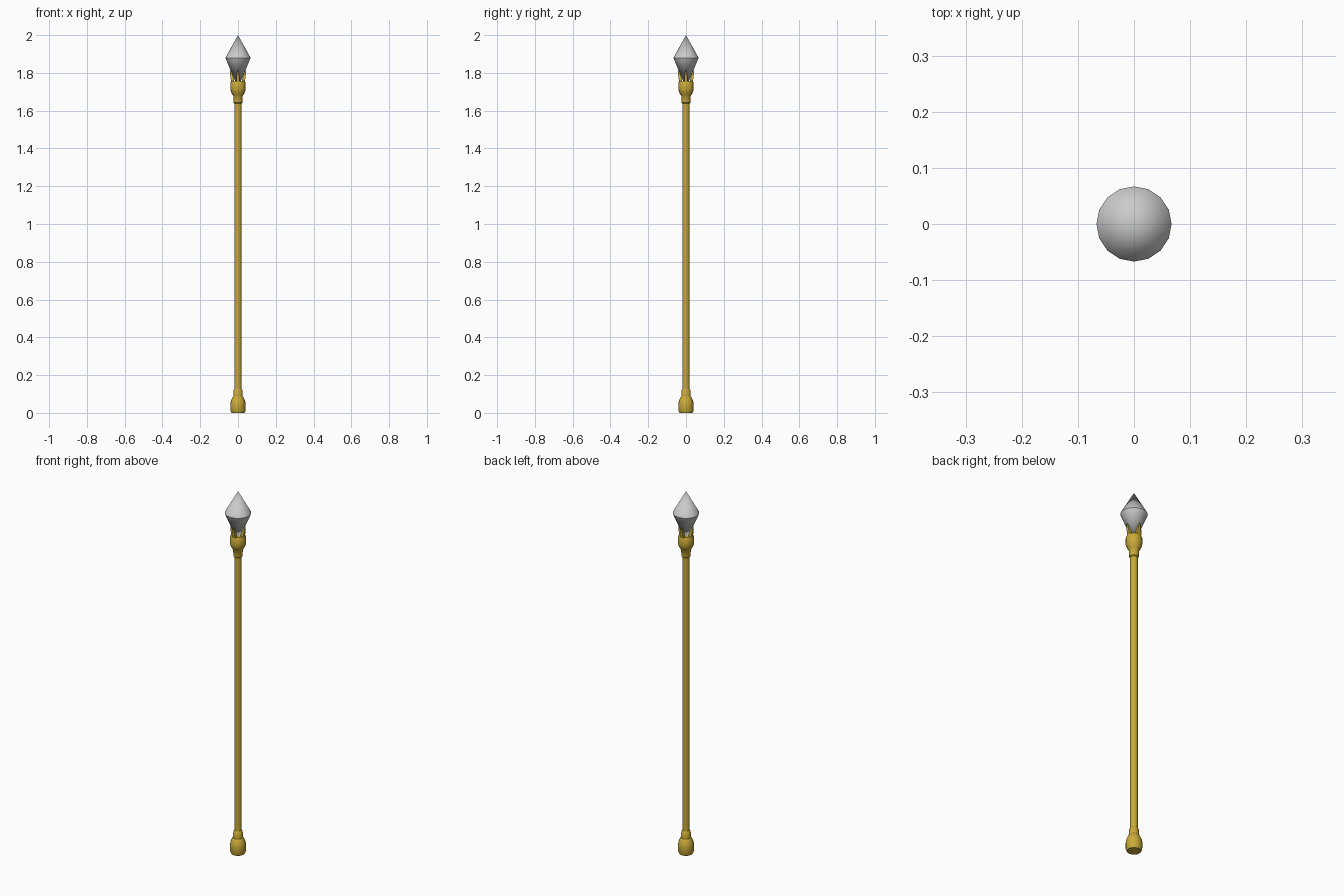
import bpy, bmesh
from math import sin, cos, pi, radians
from mathutils import Matrix, Vector

if "Cube" in bpy.data.objects:
    bpy.data.objects.remove(bpy.data.objects["Cube"])

gold = bpy.data.materials.new("gold")
gold.diffuse_color = (0.58, 0.40, 0.04, 1)
gold.use_nodes = True
gold.node_tree.nodes["Principled BSDF"].inputs["Base Color"].default_value = gold.diffuse_color


def finish(bm, name, mat=None, angle=35):
    bmesh.ops.recalc_face_normals(bm, faces=bm.faces)
    me = bpy.data.meshes.new(name)
    bm.to_mesh(me)
    bm.free()
    ob = bpy.data.objects.new(name, me)
    bpy.context.collection.objects.link(ob)
    if mat:
        me.materials.append(mat)
    bpy.ops.object.select_all(action='DESELECT')
    bpy.context.view_layer.objects.active = ob
    ob.select_set(True)
    bpy.ops.object.shade_smooth_by_angle(angle=radians(angle))
    return ob


def lathe(name, profile, mat=None, sides=16, angle=35):
    """Revolve (radius, z) points around the z axis; radius 0 makes a tip."""
    bm = bmesh.new()
    rings = []
    for r, z in profile:
        n = sides if r > 0 else 1
        rings.append([bm.verts.new((r * cos(2 * pi * i / sides), r * sin(2 * pi * i / sides), z))
                      for i in range(n)])
    for a, b in zip(rings, rings[1:]):
        for i in range(sides):
            j = (i + 1) % sides
            loop = [a[i % len(a)], a[j % len(a)], b[j % len(b)], b[i % len(b)]]
            bm.faces.new(list(dict.fromkeys(loop)))
    for ring in (rings[0], rings[-1]):
        if len(ring) > 1:
            bm.faces.new(ring)
    return finish(bm, name, mat, angle)


# long pole
lathe("shaft", [(0.019, 0.05), (0.019, 1.70)], gold)

# rounded foot with a stepped neck
lathe("foot_cap", [(0.035, 0.0), (0.040, 0.012), (0.041, 0.045), (0.038, 0.062),
                   (0.028, 0.085), (0.025, 0.088), (0.024, 0.120), (0.019, 0.127)], gold)

# collar that holds the crystal
lathe("head_collar", [(0.019, 1.638), (0.023, 1.642), (0.025, 1.678), (0.028, 1.682),
                      (0.038, 1.702), (0.041, 1.715), (0.040, 1.748), (0.035, 1.758)], gold)

# double-pointed crystal
lathe("crystal", [(0, 1.72), (0.067, 1.88), (0, 2.0)], angle=30)

# four claws leaning out along the crystal
bm = bmesh.new()
sections = [(0.026, 1.745, 0.009), (0.034, 1.785, 0.007), (0.042, 1.812, 0.002)]
for k in range(4):
    rot = Matrix.Rotation(k * pi / 2, 3, 'Z')
    rings = [[bm.verts.new(rot @ Vector((r + dx * w, dy * w, z)))
              for dx, dy in ((-1, -1), (1, -1), (1, 1), (-1, 1))] for r, z, w in sections]
    for a, b in zip(rings, rings[1:]):
        for i in range(4):
            j = (i + 1) % 4
            bm.faces.new((a[i], a[j], b[j], b[i]))
    bm.faces.new(rings[0])
    bm.faces.new(rings[-1])
finish(bm, "claws", gold)
